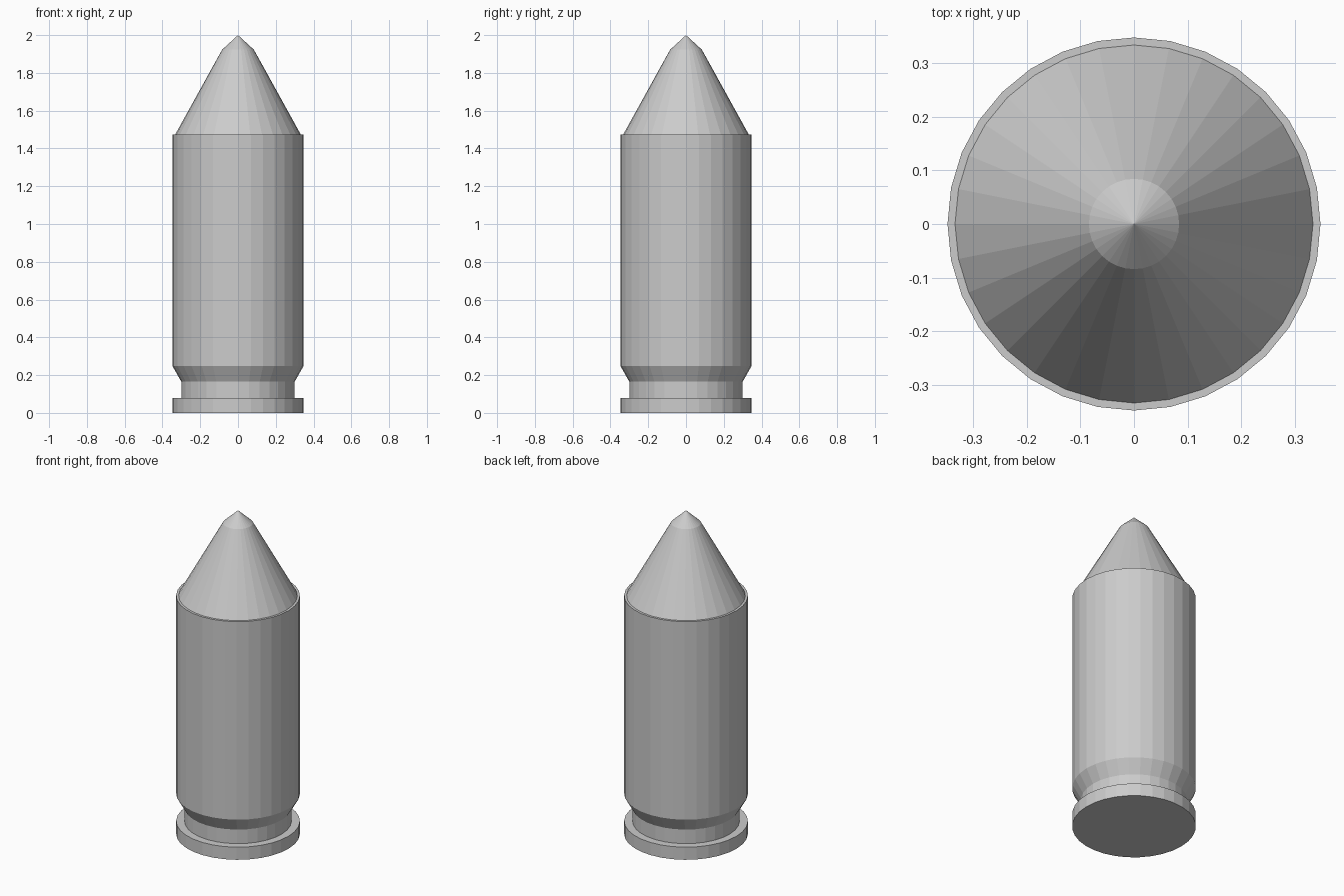
import bpy, bmesh
from math import sin, cos, pi

if "Cube" in bpy.data.objects:
    bpy.data.objects.remove(bpy.data.objects["Cube"])

SIDES = 32


def lathe(name, profile):
    """Revolve (radius, z) points around z; radius 0 becomes a single pole."""
    bm = bmesh.new()
    rings = []
    for r, z in profile:
        n = SIDES if r > 0 else 1
        rings.append([bm.verts.new((r * cos(2 * pi * i / SIDES),
                                    r * sin(2 * pi * i / SIDES), z))
                      for i in range(n)])
    for a, b in zip(rings, rings[1:]):
        for i in range(SIDES):
            j = (i + 1) % SIDES
            if len(a) == 1:
                bm.faces.new((a[0], b[j], b[i]))
            elif len(b) == 1:
                bm.faces.new((a[i], a[j], b[0]))
            else:
                bm.faces.new((a[i], a[j], b[j], b[i]))
    mesh = bpy.data.meshes.new(name)
    bm.to_mesh(mesh)
    bm.free()
    obj = bpy.data.objects.new(name, mesh)
    bpy.context.collection.objects.link(obj)
    return obj


# Cartridge case: base, rim, extraction groove, flare, wall and flat mouth
lathe("case", [(0, 0), (0.347, 0), (0.347, 0.078), (0.30, 0.078),
               (0.30, 0.165), (0.347, 0.248), (0.347, 1.473), (0.333, 1.473)])

# Pointed projectile with a blunter tip
lathe("projectile", [(0.333, 1.473), (0.084, 1.923), (0, 2.0)])
